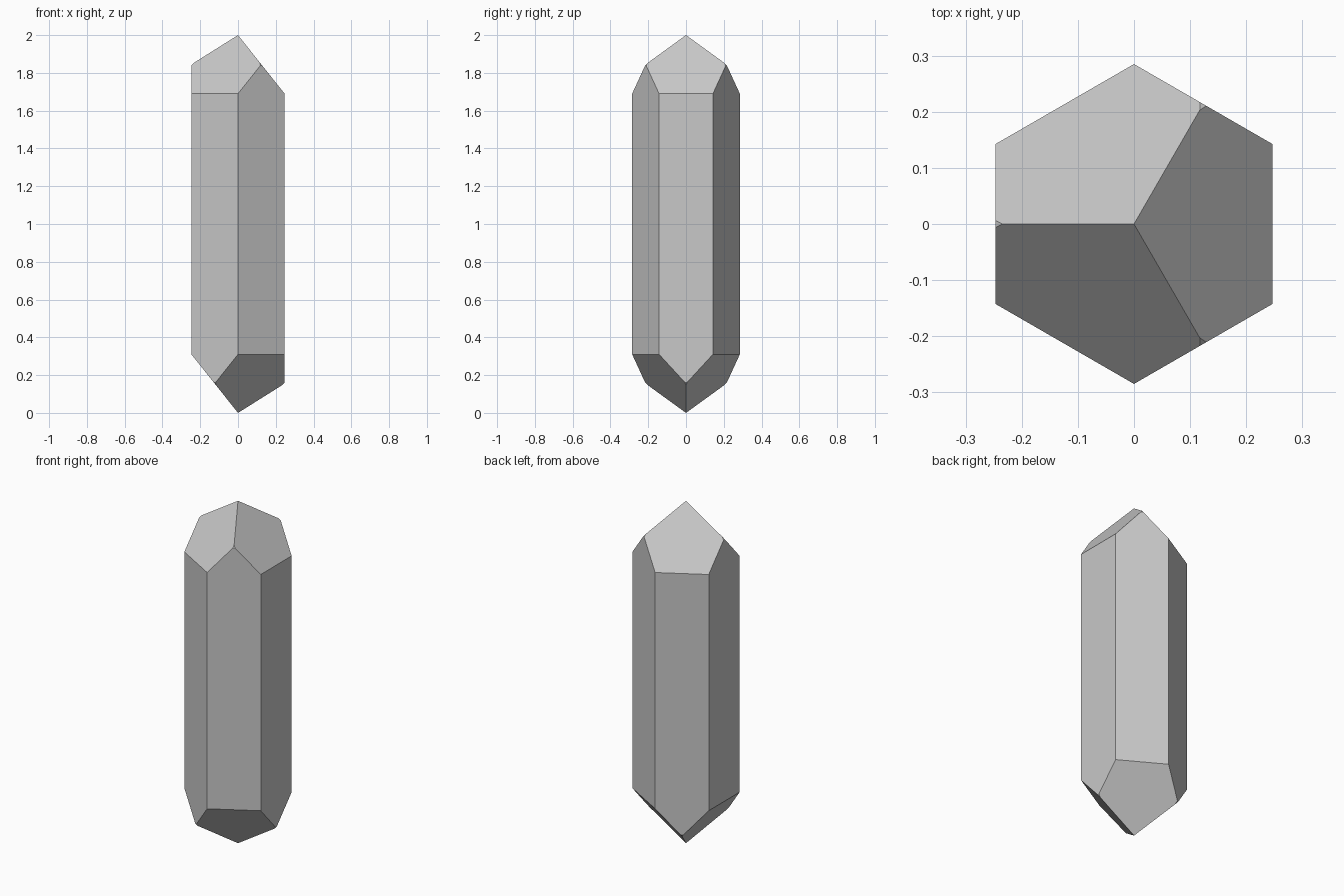
import bpy
import bmesh
from math import cos, sin, radians
from mathutils import Vector

cube = bpy.data.objects.get("Cube")
if cube:
    bpy.data.objects.remove(cube, do_unlink=True)

HEIGHT = 2.0
RADIUS = 0.285                          # hexagon corner radius
APOTHEM = RADIUS * cos(radians(30))
SLOPE = 0.31 / APOTHEM                  # drop of the end faces per unit outward
CHAMFER = 0.0125                        # tiny facet at each ridge end

grey = bpy.data.materials.new("pale grey")
grey.use_nodes = True
colour = (0.58, 0.58, 0.58, 1)
grey.diffuse_color = colour
grey.node_tree.nodes["Principled BSDF"].inputs["Base Color"].default_value = colour


def slice_off(bm, point, normal):
    """Cut away everything beyond a plane and cap the cut."""
    geom = bm.verts[:] + bm.edges[:] + bm.faces[:]
    cut = bmesh.ops.bisect_plane(bm, geom=geom, dist=1e-6, plane_co=point,
                                 plane_no=normal, clear_outer=True)
    edges = [e for e in cut["geom_cut"] if isinstance(e, bmesh.types.BMEdge)]
    bmesh.ops.contextual_create(bm, geom=edges)


def outward(angle):
    return Vector((cos(radians(angle)), sin(radians(angle)), 0))


# Hexagonal shaft with corners on the y axis
bm = bmesh.new()
ring = [bm.verts.new(outward(30 + 60 * i) * RADIUS) for i in range(6)]
base = bm.faces.new(ring)
top = bmesh.ops.extrude_face_region(bm, geom=[base])["geom"]
bmesh.ops.translate(bm, vec=(0, 0, HEIGHT),
                    verts=[v for v in top if isinstance(v, bmesh.types.BMVert)])
bmesh.ops.recalc_face_normals(bm, faces=bm.faces)

# Three-sided points, the lower one turned half a turn from the upper
for up, tip, start in ((1, HEIGHT, 0), (-1, 0, 180)):
    for angle in range(start, start + 360, 120):
        slice_off(bm, (0, 0, tip), outward(angle) * SLOPE + Vector((0, 0, up)))
    # Small facets where the ridges meet the shaft
    for angle in range(start + 180, start + 540, 120):
        reach = APOTHEM - CHAMFER
        point = outward(angle) * reach
        point.z = tip - up * SLOPE * reach / 2
        slice_off(bm, point, outward(angle) * 1.16 + Vector((0, 0, up)))

bmesh.ops.recalc_face_normals(bm, faces=bm.faces)
mesh = bpy.data.meshes.new("crystal")
bm.to_mesh(mesh)
bm.free()
mesh.materials.append(grey)
crystal = bpy.data.objects.new("crystal", mesh)
bpy.context.collection.objects.link(crystal)
